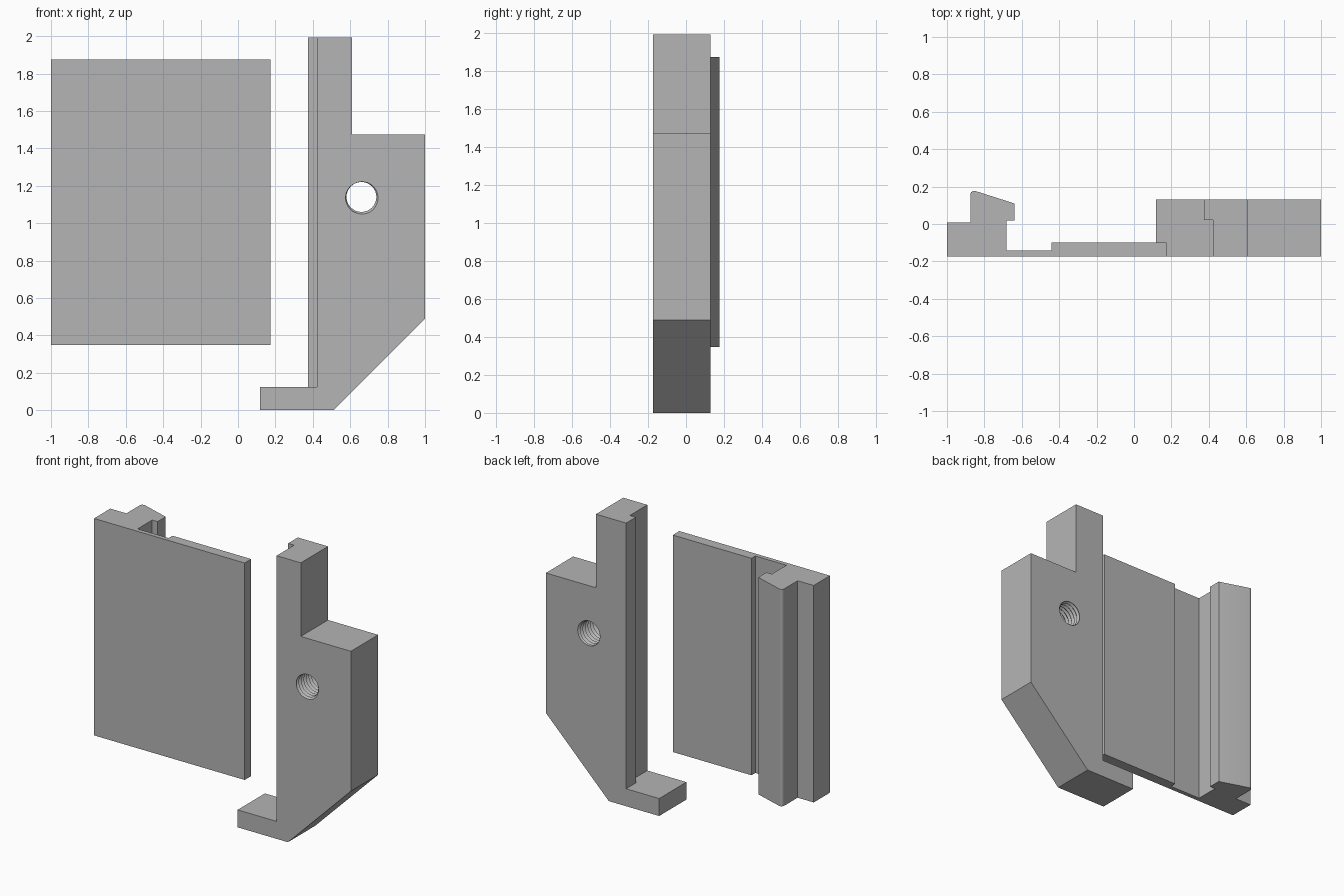
import bpy, bmesh, math
from mathutils import Vector

cube = bpy.data.objects.get("Cube")
if cube:
    bpy.data.objects.remove(cube, do_unlink=True)

grey = bpy.data.materials.new("plain grey")
grey.use_nodes = True
grey.diffuse_color = (0.46, 0.46, 0.46, 1)
grey.node_tree.nodes["Principled BSDF"].inputs["Base Color"].default_value = (0.46, 0.46, 0.46, 1)


def finish(name, bm):
    bmesh.ops.recalc_face_normals(bm, faces=bm.faces)
    mesh = bpy.data.meshes.new(name)
    bm.to_mesh(mesh)
    bm.free()
    mesh.materials.append(grey)
    obj = bpy.data.objects.new(name, mesh)
    bpy.context.collection.objects.link(obj)
    return obj


def extrude_profile(points, place, depth):
    """Extrude a 2D outline, placed in 3D by a function, along depth."""
    bm = bmesh.new()
    face = bm.faces.new([bm.verts.new(place(*p)) for p in points])
    geom = bmesh.ops.extrude_face_region(bm, geom=[face])["geom"]
    moved = [v for v in geom if isinstance(v, bmesh.types.BMVert)]
    bmesh.ops.translate(bm, verts=moved, vec=depth)
    return bm


def boolean(obj, tool, operation):
    mod = obj.modifiers.new(tool.name, "BOOLEAN")
    mod.object, mod.operation, mod.solver = tool, operation, "EXACT"
    tool.hide_render = True
    tool.hide_set(True)


# Clip plate: plan outline with a shallow groove and a hooked rail
HOOK = (-0.875, 0.185)
plate_outline = [(-1, -0.173), (0.173, -0.173), (0.173, -0.1), (-0.44, -0.1),
                 (-0.44, -0.143), (-0.682, -0.143), (-0.682, 0.02), (-0.64, 0.02),
                 (-0.64, 0.11), HOOK, (-0.875, 0.008), (-1, 0.008)]
bm = extrude_profile(plate_outline, lambda x, y: (x, y, 0.348), (0, 0, 1.527))
hook_edge = [e for e in bm.edges
             if all((v.co.xy - Vector(HOOK)).length < 0.001 for v in e.verts)]
bmesh.ops.bevel(bm, geom=hook_edge, offset=0.03, segments=5, profile=0.5, affect="EDGES")
clip_plate = finish("clip_plate", bm)

# Bracket: front outline with foot, sloped corner and tall post
FRONT, BACK = -0.173, 0.13
bracket_outline = [(0.118, 0), (0.51, 0), (1, 0.49), (1, 1.475), (0.61, 1.475),
                   (0.61, 1.993), (0.375, 1.993), (0.375, 0.123), (0.118, 0.123)]
bm = extrude_profile(bracket_outline, lambda x, z: (x, FRONT, z), (0, BACK - FRONT, 0))
bracket = finish("bracket", bm)

# Rebate along the inner front edge of the post
rebate = [(0.3, -0.3), (0.422, -0.3), (0.422, 0.022), (0.3, 0.022)]
bm = extrude_profile(rebate, lambda x, y: (x, y, 0.123), (0, 0, 2))
boolean(bracket, finish("rebate_cutter", bm), "DIFFERENCE")

# Threaded hole: a helical ridge surface, capped beyond both faces
SIDES, PITCH, TURNS = 32, 0.028, 16
INNER, OUTER = 0.08, 0.093
bm = bmesh.new()
rows = []
for i in range(2 * TURNS + 1):
    radius = OUTER if i % 2 else INNER
    row = []
    for j in range(SIDES):
        a = math.tau * j / SIDES
        y = 0.2 - PITCH * (i / 2 + j / SIDES)
        row.append(bm.verts.new((0.66 + radius * math.cos(a), y, 1.14 + radius * math.sin(a))))
    rows.append(row)
for i in range(2 * TURNS):
    for j in range(SIDES - 1):
        bm.faces.new((rows[i][j], rows[i][j + 1], rows[i + 1][j + 1], rows[i + 1][j]))
    if i + 3 <= 2 * TURNS:
        bm.faces.new((rows[i][-1], rows[i + 2][0], rows[i + 3][0], rows[i + 1][-1]))
open_edges = [e for e in bm.edges if e.is_boundary]
for end in (1, -1):
    tip = bm.verts.new((0.66, 0.2 if end > 0 else 0.2 - PITCH * (TURNS + 1), 1.14))
    for e in open_edges:
        middle = (e.verts[0].co.y + e.verts[1].co.y) / 2
        if (middle > 0) == (end > 0):
            bm.faces.new((e.verts[0], e.verts[1], tip))
boolean(bracket, finish("thread_cutter", bm), "DIFFERENCE")

# Apply the cuts so that the bracket is a plain mesh, then drop the cutters
bpy.context.view_layer.update()
cut = bpy.data.meshes.new_from_object(bracket.evaluated_get(bpy.context.evaluated_depsgraph_get()))
bracket.modifiers.clear()
bracket.data = cut
for name in ("rebate_cutter", "thread_cutter"):
    bpy.data.objects.remove(bpy.data.objects[name], do_unlink=True)

# Smooth only the rounded hook edge and gentle thread facets
for obj in (clip_plate, bracket):
    bpy.ops.object.select_all(action="DESELECT")
    obj.select_set(True)
    bpy.context.view_layer.objects.active = obj
    bpy.ops.object.shade_smooth_by_angle(angle=math.radians(25))
